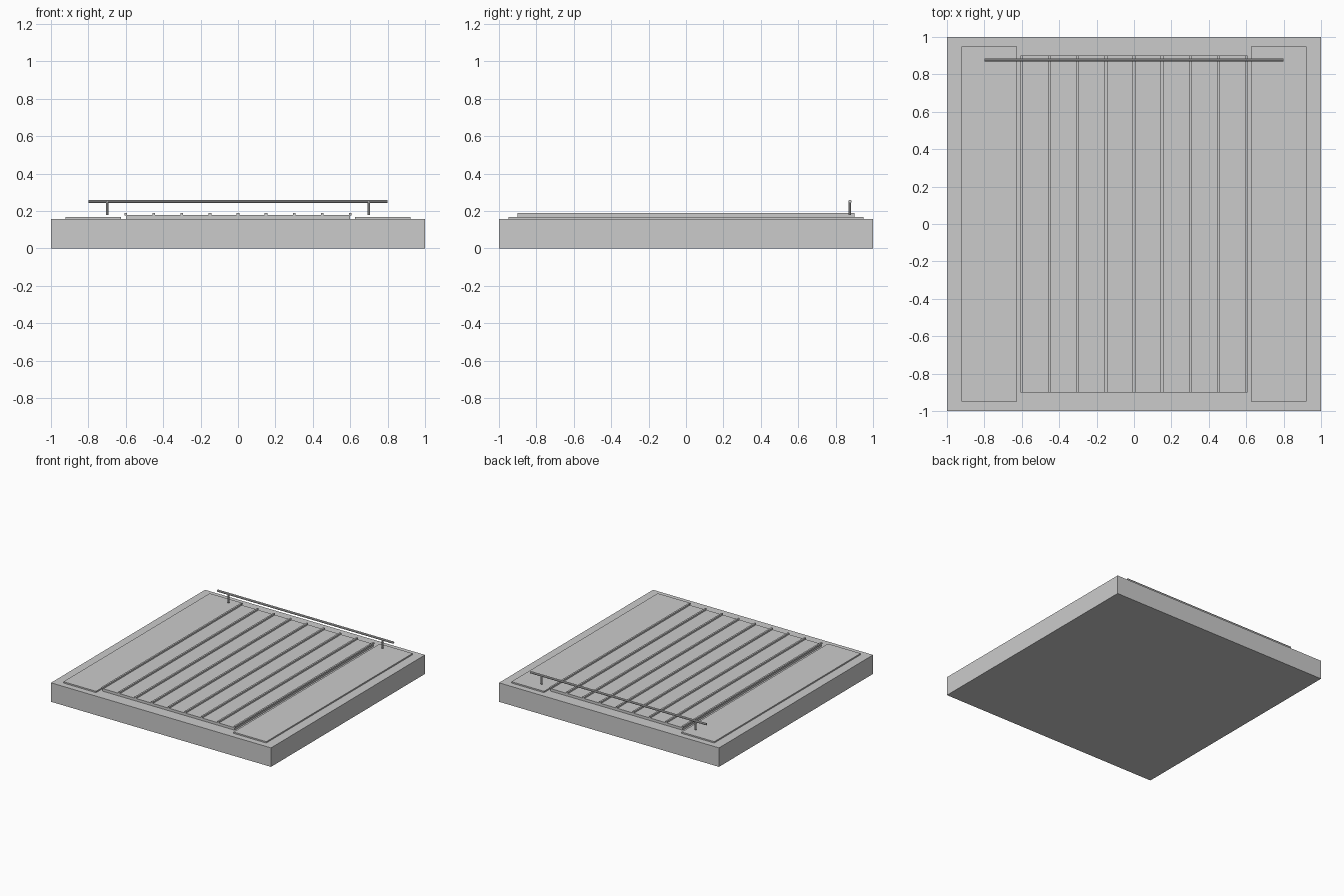
import bpy
import math

if "Cube" in bpy.data.objects:
    bpy.data.objects.remove(bpy.data.objects["Cube"])


def box(name, x, y, z):
    """Box from (min, max) ranges on each axis."""
    bpy.ops.mesh.primitive_cube_add(
        size=1, location=[(a + b) / 2 for a, b in (x, y, z)])
    ob = bpy.context.object
    ob.name = name
    ob.scale = [b - a for a, b in (x, y, z)]
    bpy.ops.object.transform_apply(location=False, rotation=False, scale=True)
    return ob


def rod(name, radius, length, location, rotation=(0, 0, 0)):
    bpy.ops.mesh.primitive_cylinder_add(
        vertices=8, radius=radius, depth=length,
        location=location, rotation=rotation)
    bpy.context.object.name = name


# Base slab
box("base_slab", (-1, 1), (-1, 1), (0, 0.156))

# Raised centre panel
box("centre_panel", (-0.6, 0.6), (-0.9, 0.9), (0.156, 0.177))

# Nine ribs running front to back
for i in range(9):
    x = -0.6 + 0.15 * i
    box(f"rib_{i + 1}", (x - 0.007, x + 0.007), (-0.902, 0.902), (0.176, 0.19))

# Side pads and rail posts, mirrored left and right
for side, s in (("left", -1), ("right", 1)):
    box(f"{side}_pad", sorted((s * 0.625, s * 0.922)), (-0.95, 0.95), (0.156, 0.167))
    rod(f"{side}_rail_post", 0.007, 0.072, (s * 0.7, 0.875, 0.214))

# Rail along the back
rod("back_rail", 0.009, 1.6, (0, 0.877, 0.25), (0, math.pi / 2, 0))
